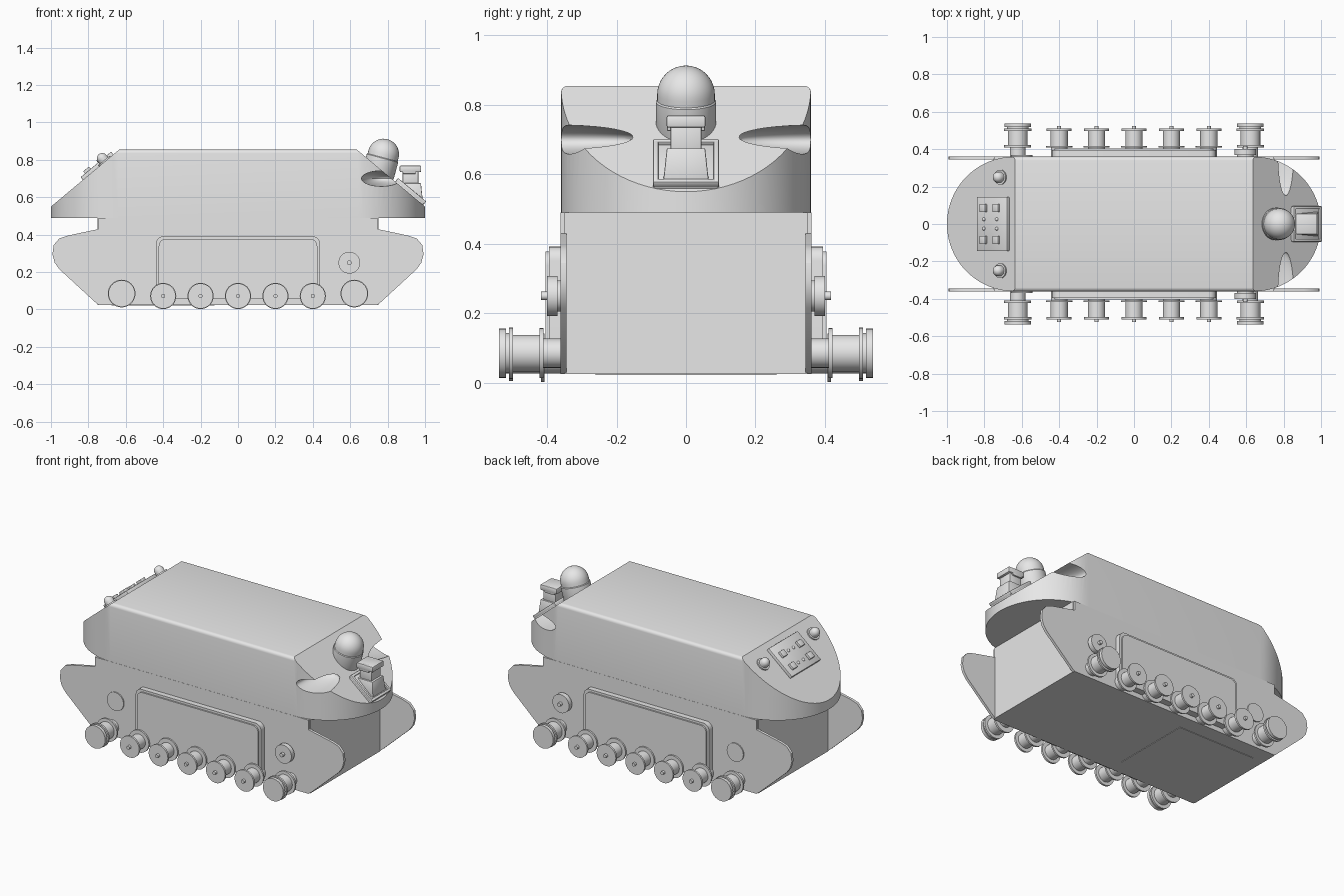
import bpy, bmesh, math
from mathutils import Matrix, Vector

cube = bpy.data.objects.get("Cube")
if cube:
    bpy.data.objects.remove(cube, do_unlink=True)

GREY = (0.8, 0.8, 0.8, 1.0)
mat = bpy.data.materials.new("plain_grey")
mat.use_nodes = True
mat.diffuse_color = GREY
for node in mat.node_tree.nodes:
    if node.type == 'BSDF_PRINCIPLED':
        node.inputs["Base Color"].default_value = GREY

HALF_W = 0.36                      # half width of the hull
TOP, LIP, FLOOR = 0.855, 0.49, 0.025
DECK = 0.635                       # half length of the flat deck
SLOPE = math.atan2(0.305, 0.365)   # pitch of the end slopes


def finish(name, bm, matrix=Matrix(), smooth=True):
    bmesh.ops.recalc_face_normals(bm, faces=bm.faces)
    mesh = bpy.data.meshes.new(name)
    bm.to_mesh(mesh)
    bm.free()
    mesh.transform(matrix)
    mesh.materials.append(mat)
    obj = bpy.data.objects.new(name, mesh)
    bpy.context.collection.objects.link(obj)
    if smooth:
        shade(obj)
    return obj


def shade(obj):
    bpy.ops.object.select_all(action='DESELECT')
    obj.select_set(True)
    bpy.context.view_layer.objects.active = obj
    bpy.ops.object.shade_smooth_by_angle(angle=math.radians(32))


def prism_mesh(pts, lo, hi, axis='Z'):
    bm = bmesh.new()
    put = (lambda p, h: (p[0], p[1], h)) if axis == 'Z' else (lambda p, h: (p[0], h, p[1]))
    low = [bm.verts.new(put(p, lo)) for p in pts]
    high = [bm.verts.new(put(p, hi)) for p in pts]
    bm.faces.new(low)
    bm.faces.new(high)
    for i in range(len(pts)):
        j = (i + 1) % len(pts)
        bm.faces.new((low[i], low[j], high[j], high[i]))
    bmesh.ops.recalc_face_normals(bm, faces=bm.faces)
    return bm


def block(name, size, matrix, bevel=0.0, taper=1.0):
    bm = bmesh.new()
    bmesh.ops.create_cube(bm, size=1)
    for v in bm.verts:
        k = taper if v.co.z > 0 else 1
        v.co = (v.co.x * size[0] * k, v.co.y * size[1] * k, v.co.z * size[2])
    if bevel:
        bmesh.ops.bevel(bm, geom=bm.edges[:], offset=bevel, segments=2,
                        profile=0.5, affect='EDGES')
    return finish(name, bm, matrix)


def lathe(name, profile, matrix, seg=32):
    """Turn (radius, height) pairs round local z and cap both ends."""
    bm = bmesh.new()
    rings = [[bm.verts.new((r * math.cos(math.tau * i / seg), r * math.sin(math.tau * i / seg), h))
              for i in range(seg)] for r, h in profile]
    for a, b in zip(rings, rings[1:]):
        for i in range(seg):
            j = (i + 1) % seg
            bm.faces.new((a[i], a[j], b[j], b[i]))
    bm.faces.new(rings[0])
    bm.faces.new(rings[-1])
    return finish(name, bm, matrix)


def arc(cx, cy, r, start, end, n):
    return [(cx + r * math.cos(math.radians(start + (end - start) * i / n)),
             cy + r * math.sin(math.radians(start + (end - start) * i / n))) for i in range(n + 1)]


def dome(r, base, n=10):
    """Quarter-circle profile rising from the given height."""
    return [(max(r * math.cos(math.pi / 2 * i / n), 0.001),
             base + r * math.sin(math.pi / 2 * i / n)) for i in range(n + 1)]


def on_slope(end, x, y, lift=0.0):
    """Frame lying on an end slope, local z along its normal."""
    z = TOP - (x - DECK) * math.tan(SLOPE)
    return (Matrix.Translation((end * x, y, z)) @ Matrix.Rotation(end * SLOPE, 4, 'Y')
            @ Matrix.Translation((0, 0, lift)))


def at(x, y, z):
    return Matrix.Translation((x, y, z))


# Upper hull: round-ended plan, softened top edge, sloped ends
plan = arc(0.64, 0, HALF_W, -90, 90, 40) + arc(-0.64, 0, HALF_W, 90, 270, 40)
bm = prism_mesh(plan, LIP, TOP)
rim = [e for e in bm.edges if all(v.co.z > TOP - 0.001 for v in e.verts)]
bmesh.ops.bevel(bm, geom=rim, offset=0.02, segments=4, profile=0.5, affect='EDGES')
for end in (1, -1):
    cut = bmesh.ops.bisect_plane(
        bm, geom=bm.verts[:] + bm.edges[:] + bm.faces[:], dist=1e-5, clear_outer=True,
        plane_co=(end * DECK, 0, TOP),
        plane_no=(end * math.sin(SLOPE), 0, math.cos(SLOPE)))
    edges = [e for e in cut["geom_cut"] if isinstance(e, bmesh.types.BMEdge)]
    bmesh.ops.holes_fill(bm, edges=edges, sides=0)
hull = finish("upper_hull", bm, smooth=False)

# Scooped hollows either side of the sensor dome
for side in (1, -1):
    bm = bmesh.new()
    bmesh.ops.create_uvsphere(bm, u_segments=40, v_segments=20, radius=1)
    scoop = finish("scoop_cutter", bm,
                   at(0.77, side * 0.37, 0.70) @ Matrix.Diagonal((0.11, 0.24, 0.042, 1)))
    scoop.hide_render = True
    mod = hull.modifiers.new("scoop", 'BOOLEAN')
    mod.operation, mod.solver, mod.object = 'DIFFERENCE', 'EXACT', scoop
    bpy.context.view_layer.objects.active = hull
    bpy.ops.object.modifier_apply(modifier=mod.name)
    bpy.data.objects.remove(scoop, do_unlink=True)
shade(hull)

# Lower hull and belly hatch
block("lower_hull", (1.5, 0.70, LIP - FLOOR), at(0, 0, (LIP + FLOOR) / 2))
block("belly_hatch", (0.55, 0.52, 0.006), at(-0.4, 0, FLOOR))

# Profiles of the side plates and side panels
half = [(0.745, FLOOR), (0.765, 0.04), (0.955, 0.215), (0.98, 0.25), (0.992, 0.295),
        (0.985, 0.345), (0.955, 0.38), (0.91, 0.395), (0.745, 0.43), (0.745, LIP)]
plate = half + [(-x, z) for x, z in reversed(half)]


def panel(inset):
    w, t = 0.438 - inset, 0.392 - inset
    return ([(-w, 0.055), (w, 0.055)] + arc(w - 0.04, t - 0.04, 0.04, 0, 90, 6)
            + arc(0.04 - w, t - 0.04, 0.04, 90, 180, 6))


# Spool profiles: radius, distance from the hull side
road = [(0.045, 0), (0.045, 0.048), (0.07, 0.048), (0.07, 0.058), (0.046, 0.058),
        (0.046, 0.138), (0.067, 0.138), (0.067, 0.15), (0.011, 0.15), (0.011, 0.165)]
drive = [(0.042, 0), (0.042, 0.05), (0.072, 0.05), (0.072, 0.062), (0.053, 0.062),
         (0.053, 0.138), (0.074, 0.138), (0.074, 0.15), (0.058, 0.15), (0.058, 0.158),
         (0.071, 0.158), (0.071, 0.178)]
idler = [(0.058, 0), (0.058, 0.008)]
roller = [(0.045, 0), (0.045, 0.01), (0.058, 0.01), (0.058, 0.04), (0.012, 0.04), (0.012, 0.058)]

for side, label in ((1, "back"), (-1, "front")):
    def out(x, z):
        return at(x, side * HALF_W, z) @ Matrix.Rotation(-side * math.pi / 2, 4, 'X')

    def sheet(name, pts, lo, hi):
        finish(name, prism_mesh(pts, side * lo, side * hi, 'Y'))

    sheet(label + "_side_plate", plate, 0.344, HALF_W + 0.001)
    sheet(label + "_panel_frame", panel(0), 0.35, 0.395)
    sheet(label + "_panel_face", panel(0.014), 0.35, 0.404)
    for i in range(5):
        lathe(f"{label}_road_wheel_{i + 1}", road, out(-0.4 + 0.2 * i, 0.072))
    for x in (-0.622, 0.622):
        lathe(label + "_drive_wheel", drive, out(x, 0.085))
    lathe(label + "_return_disc", idler, out(-0.6, 0.25))
    lathe(label + "_return_roller", roller, out(0.595, 0.25))

# Window plate and lamps on the left-hand slope
block("window_plate", (0.212, 0.29, 0.03), on_slope(-1, 0.748, 0, 0.004), 0.004)
for u in (-0.055, 0.035):
    for y in (-0.085, 0.085):
        block("window_block", (0.04, 0.044, 0.02), on_slope(-1, 0.748, 0, 0.024) @ at(u, y, 0), 0.003)
    for y in (-0.025, 0.025):
        lathe("plate_bolt", dome(0.01, 0, 4), on_slope(-1, 0.748, 0, 0.018) @ at(u, y, 0), 12)
for y in (-0.25, 0.25):
    lathe("lamp", [(0.04, -0.01), (0.04, 0.008), (0.029, 0.008)] + dome(0.029, 0.022, 6),
          on_slope(-1, 0.712, y), 24)

# Tilted sensor dome
lathe("sensor_dome", [(0.06, -0.15), (0.076, -0.14), (0.087, -0.11), (0.087, -0.022),
                      (0.083, -0.018)] + dome(0.083, 0),
      at(0.778, 0, 0.83) @ Matrix.Rotation(math.radians(15), 4, 'Y'), 40)

# Framed sight mount on the other slope
block("mount_base", (0.195, 0.19, 0.03), on_slope(1, 0.915, 0, 0), 0.01)
for v in (-1, 1):
    block("mount_rail", (0.195, 0.016, 0.02), on_slope(1, 0.915, v * 0.087, 0.015), 0.004)
    block("mount_bar", (0.016, 0.19, 0.02), on_slope(1, 0.915, 0, 0.015) @ at(v * 0.09, 0, 0), 0.004)
block("sight_pedestal", (0.125, 0.13, 0.09), at(0.925, 0, 0.63), 0.004, 0.85)
block("sight_neck", (0.085, 0.09, 0.09), at(0.922, 0, 0.70), 0.005)
block("sight_cap", (0.115, 0.112, 0.035), at(0.922, 0, 0.752), 0.006)
for y in (-0.045, 0.045):
    block("sight_ear", (0.07, 0.02, 0.045), at(0.915, y, 0.747), 0.004)
